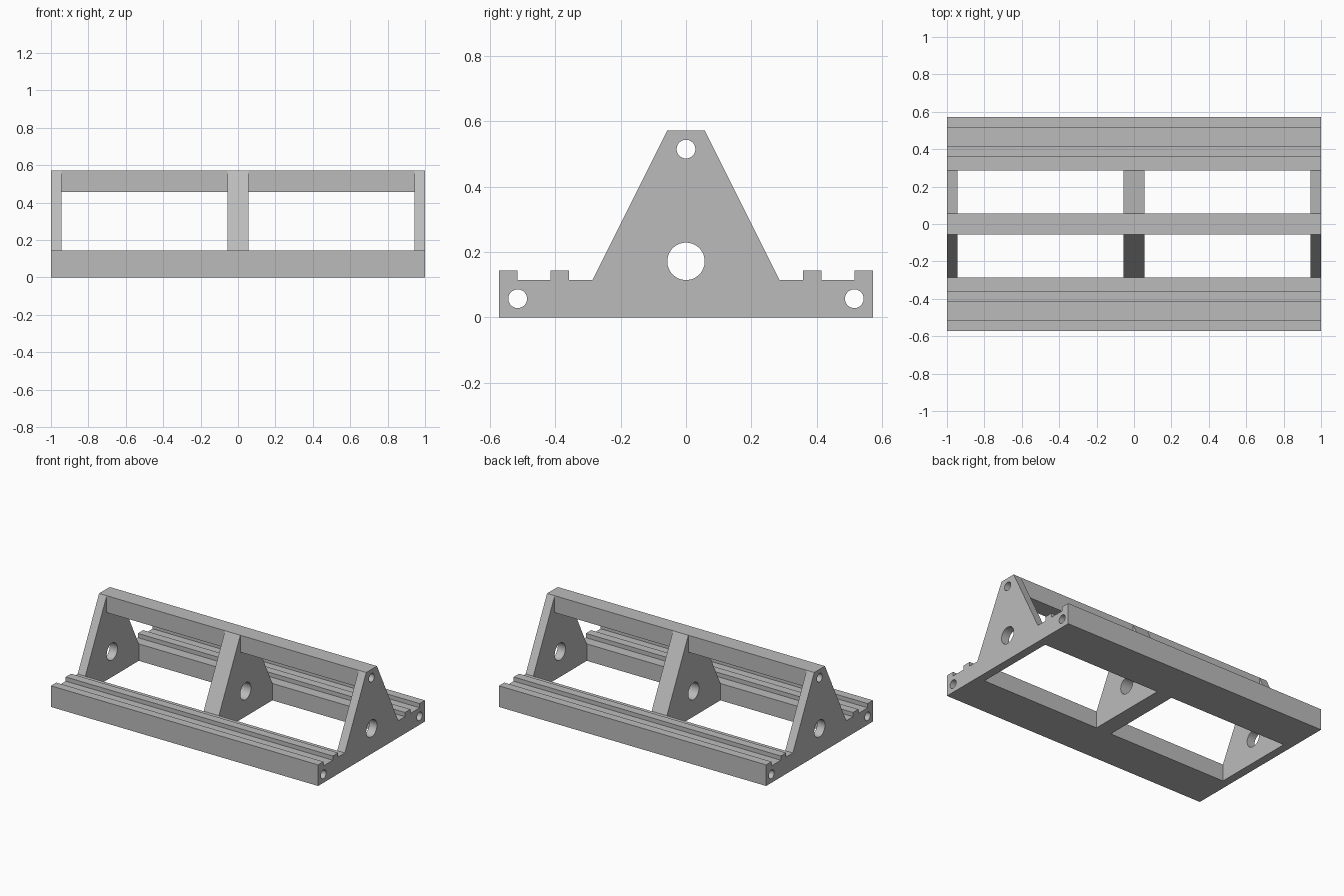
import bpy
import bmesh
import math
from mathutils import Matrix

if "Cube" in bpy.data.objects:
    bpy.data.objects.remove(bpy.data.objects["Cube"], do_unlink=True)

U = 2 / 70            # one drawing unit
SPAN = 35 * U         # half the length


def make_object(name, bm):
    bmesh.ops.recalc_face_normals(bm, faces=bm.faces)
    mesh = bpy.data.meshes.new(name)
    bm.to_mesh(mesh)
    bm.free()
    obj = bpy.data.objects.new(name, mesh)
    bpy.context.collection.objects.link(obj)
    return obj


def prism(name, half, x0, x1):
    """Mirror a half profile (y, z in drawing units) and extrude it along x."""
    outline = half + [(-y, z) for y, z in reversed(half)]
    bm = bmesh.new()
    face = bm.faces.new([bm.verts.new((x0, y * U, z * U)) for y, z in outline])
    grown = bmesh.ops.extrude_face_region(bm, geom=[face])["geom"]
    verts = [v for v in grown if isinstance(v, bmesh.types.BMVert)]
    bmesh.ops.translate(bm, verts=verts, vec=(x1 - x0, 0, 0))
    return make_object(name, bm)


def drill(name, y, z, radius):
    bm = bmesh.new()
    place = Matrix.Translation((0, y * U, z * U)) @ Matrix.Rotation(math.pi / 2, 4, "Y")
    bmesh.ops.create_cone(bm, cap_ends=True, segments=64, radius1=radius * U,
                          radius2=radius * U, depth=2 * SPAN + 0.4, matrix=place)
    return make_object(name, bm)


# Solid frame: stepped rails either side of a tapered centre
frame = prism("frame", [(2, 20), (10, 4), (12.5, 4), (12.5, 5), (14.5, 5), (14.5, 4),
                        (18, 4), (18, 5), (20, 5), (20, 0)], -SPAN, SPAN)

# Open bays, leaving three upright panels and the ridge beam
bay = [(2, 16), (2, 24), (10, 24), (10, -4)]
cutters = [prism("left_bay_cutter", bay, 2 * U, SPAN - 2 * U),
           prism("right_bay_cutter", bay, -SPAN + 2 * U, -2 * U)]

# Long bores through rails, panels and ridge
cutters += [drill("ridge_bore_cutter", 0, 18, 1),
            drill("centre_bore_cutter", 0, 6, 2),
            drill("front_rail_bore_cutter", -18, 2, 1),
            drill("back_rail_bore_cutter", 18, 2, 1)]

bpy.ops.object.select_all(action="DESELECT")
bpy.context.view_layer.objects.active = frame
frame.select_set(True)
for cutter in cutters:
    cutter.hide_render = True
    mod = frame.modifiers.new(cutter.name, "BOOLEAN")
    mod.operation = "DIFFERENCE"
    mod.solver = "EXACT"
    mod.object = cutter
    bpy.ops.object.modifier_apply(modifier=mod.name)
    bpy.data.objects.remove(cutter, do_unlink=True)

# Plain grey finish
grey = bpy.data.materials.new("grey")
grey.use_nodes = True
colour = (0.5, 0.5, 0.5, 1)
grey.diffuse_color = colour
grey.node_tree.nodes["Principled BSDF"].inputs["Base Color"].default_value = colour
frame.data.materials.clear()
frame.data.materials.append(grey)
bpy.ops.object.shade_smooth_by_angle(angle=math.radians(30))
